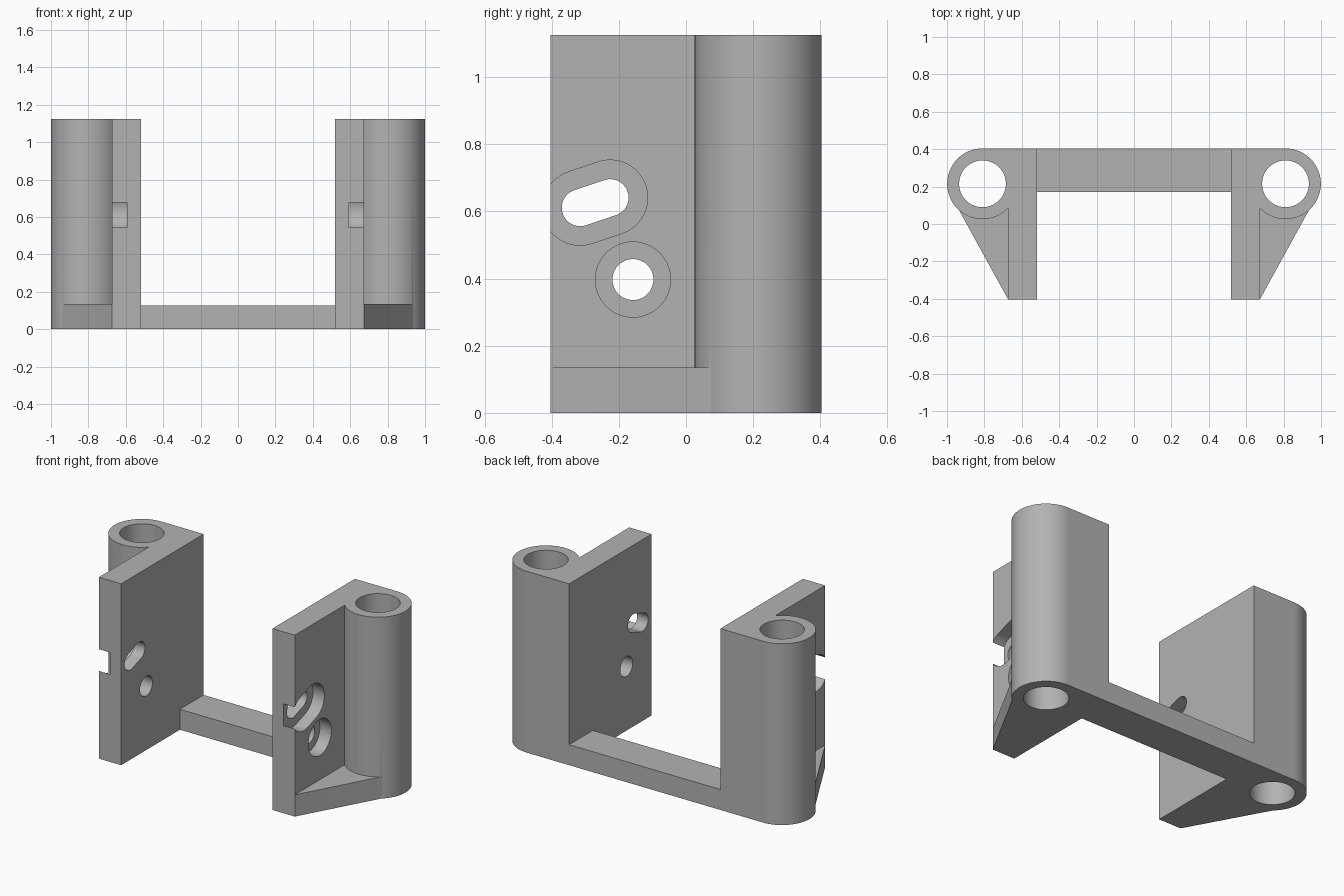
import bpy
import bmesh
from math import sin, cos, pi, atan2
from mathutils import Vector

cube = bpy.data.objects.get("Cube")
if cube:
    bpy.data.objects.remove(cube, do_unlink=True)

# Single plain material
grey = bpy.data.materials.new("plain grey")
grey.use_nodes = True
colour = (0.45, 0.45, 0.45, 1)
grey.diffuse_color = colour
grey.node_tree.nodes["Principled BSDF"].inputs["Base Color"].default_value = colour

# Main dimensions
HEIGHT, DEPTH = 1.125, 0.404
WALL_IN, WALL_OUT = 0.519, 0.6725
POST_X, POST_Y, POST_R, BORE_R = 0.81, 0.215, 0.189, 0.125
SINK_X = 0.594


def arc(cx, cy, r, start, end, steps=48):
    angles = [start + (end - start) * i / steps for i in range(steps + 1)]
    return [(cx + r * cos(a), cy + r * sin(a)) for a in angles]


def circle(cx, cy, r):
    return arc(cx, cy, r, 0, 2 * pi, 64)[:-1]


def slot(a, b, r):
    t = atan2(b[1] - a[1], b[0] - a[0])
    return arc(*b, r, t - pi / 2, t + pi / 2, 24) + arc(*a, r, t + pi / 2, t + 3 * pi / 2, 24)


def prism(name, outline, lo, hi, axis="z"):
    """Extrude an outline: (x, y) along z, or (y, z) along x."""
    place = (lambda u, v, w: (u, v, w)) if axis == "z" else (lambda u, v, w: (w, u, v))
    bm = bmesh.new()
    face = bm.faces.new([bm.verts.new(place(u, v, lo)) for u, v in outline])
    extruded = bmesh.ops.extrude_face_region(bm, geom=[face])["geom"]
    shift = Vector(place(0, 0, hi - lo))
    bmesh.ops.translate(bm, verts=[g for g in extruded if isinstance(g, bmesh.types.BMVert)], vec=shift)
    bmesh.ops.recalc_face_normals(bm, faces=bm.faces)
    mesh = bpy.data.meshes.new(name)
    bm.to_mesh(mesh)
    bm.free()
    mesh.materials.append(grey)
    obj = bpy.data.objects.new(name, mesh)
    bpy.context.collection.objects.link(obj)
    return obj


def apply(obj, kind, **settings):
    mod = obj.modifiers.new(kind.title(), kind)
    for key, value in settings.items():
        setattr(mod, key, value)
    bpy.context.view_layer.objects.active = obj
    bpy.ops.object.modifier_apply(modifier=mod.name)


def combine(obj, other, operation):
    apply(obj, "BOOLEAN", operation=operation, solver="EXACT", object=other)
    bpy.data.objects.remove(other, do_unlink=True)


# Side wall with its round post, in one outline
dx = WALL_OUT - POST_X
dy = -(POST_R ** 2 - dx ** 2) ** 0.5
bracket = prism("bracket", [(WALL_IN, -DEPTH), (WALL_OUT, -DEPTH)]
                + arc(POST_X, POST_Y, POST_R, atan2(dy, dx), pi / 2)
                + [(WALL_IN, DEPTH)], 0, HEIGHT)

# Triangular foot between wall and post
foot = prism("foot", [(0.6, -DEPTH), (WALL_OUT, -DEPTH), (0.936, 0.075),
                      (POST_X, POST_Y), (0.6, POST_Y)], 0, 0.135)
combine(bracket, foot, "UNION")

# Post bore, then the screw hole and slanted slot with their recesses
combine(bracket, prism("bore", circle(POST_X, POST_Y, BORE_R), -0.1, HEIGHT + 0.1), "DIFFERENCE")
hole = (-0.158, 0.397)
ends = (-0.315, 0.611), (-0.226, 0.641)
for outline, lo in ((circle(*hole, 0.061), 0.4), (circle(*hole, 0.112), SINK_X),
                    (slot(*ends, 0.055), 0.4), (slot(*ends, 0.112), SINK_X)):
    combine(bracket, prism("cutter", outline, lo, 0.75, "x"), "DIFFERENCE")

# Other side and the crossbar
apply(bracket, "MIRROR", use_axis=(True, False, False))
bar = prism("crossbar", [(-0.6, 0.172), (0.6, 0.172), (0.6, DEPTH), (-0.6, DEPTH)], 0, 0.127)
combine(bracket, bar, "UNION")

# Smooth round surfaces, crisp edges, flat faces kept flat
bpy.ops.object.select_all(action="DESELECT")
bracket.select_set(True)
bpy.context.view_layer.objects.active = bracket
bpy.ops.object.shade_smooth_by_angle(angle=pi / 6)
weighted = bracket.modifiers.new("Flat faces", "WEIGHTED_NORMAL")
weighted.keep_sharp = True
